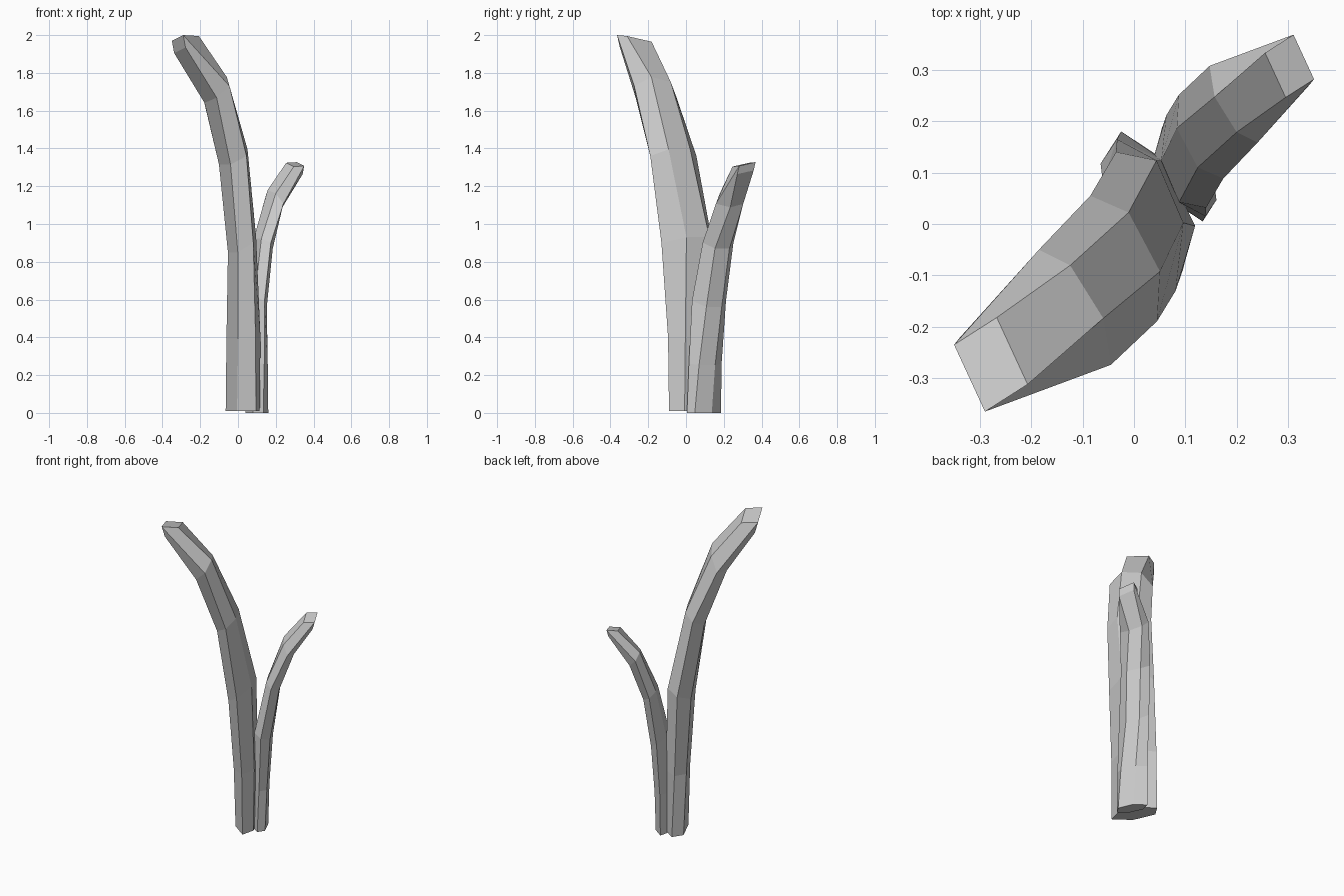
import bpy, bmesh, math
from mathutils import Vector

cube = bpy.data.objects.get("Cube")
if cube:
    bpy.data.objects.remove(cube, do_unlink=True)

# Single flat grey
grey = bpy.data.materials.new("stem grey")
grey.use_nodes = True
colour = (0.6, 0.6, 0.6, 1)
grey.diffuse_color = colour
grey.node_tree.nodes["Principled BSDF"].inputs["Base Color"].default_value = colour

# Each section: inner ridge, middle and outer ridge centres,
# half span across the middle, and ridge span as a share of it
sections = [
    ((.085, .06, .01), (.035, .045, .01), (-.035, .05, .01), (.06, -.135, 0), .5),
    ((.088, .06, .4), (.03, .035, .4), (-.03, .02, .39), (.063, -.13, 0), .49),
    ((.07, .063, .93), (.023, .005, .9), (-.027, -.035, .85), (.058, -.135, 0), .45),
    ((.02, -.035, 1.395), (-.02, -.067, 1.36), (-.07, -.1, 1.315), (.065, -.122, 0), .47),
    ((-.092, -.132, 1.765), (-.115, -.162, 1.7), (-.145, -.215, 1.655), (.07, -.112, .03), .46),
    ((-.237, -.247, 1.98), (-.32, -.3, 1.985), (-.308, -.285, 1.92), (.03, -.065, .015), 1),
]


def stem_mesh():
    """Skin the six-sided sections into a closed, flat-faced stem."""
    bm = bmesh.new()
    rings = []
    for inner, middle, outer, half, share in sections:
        inner, middle, outer, half = map(Vector, (inner, middle, outer, half))
        ridge = half * share
        loop = [inner - ridge, inner + ridge, middle + half,
                outer + ridge, outer - ridge, middle - half]
        rings.append([bm.verts.new(p) for p in loop])
    for low, high in zip(rings, rings[1:]):
        for i in range(6):
            j = (i + 1) % 6
            bm.faces.new((low[i], low[j], high[j], high[i]))
    # Base, sloping top and blunt nose of the tip
    bm.faces.new(rings[0])
    a, b, c, d, e, f = rings[-1]
    bm.faces.new((a, b, c, f))
    bm.faces.new((f, c, d, e))
    bmesh.ops.recalc_face_normals(bm, faces=bm.faces)
    mesh = bpy.data.meshes.new("stem")
    bm.to_mesh(mesh)
    bm.free()
    mesh.materials.append(grey)
    return mesh


def place(name, mesh, location=(0, 0, 0), turn=0, size=1):
    obj = bpy.data.objects.new(name, mesh)
    obj.location = location
    obj.rotation_euler.z = turn
    obj.scale = (size, size, size)
    bpy.context.collection.objects.link(obj)


# Tall stem, and a smaller copy leaning the other way
stem = stem_mesh()
place("tall_stem", stem)
place("short_stem", stem, (.117, .125, -.006), math.pi, 2 / 3)
